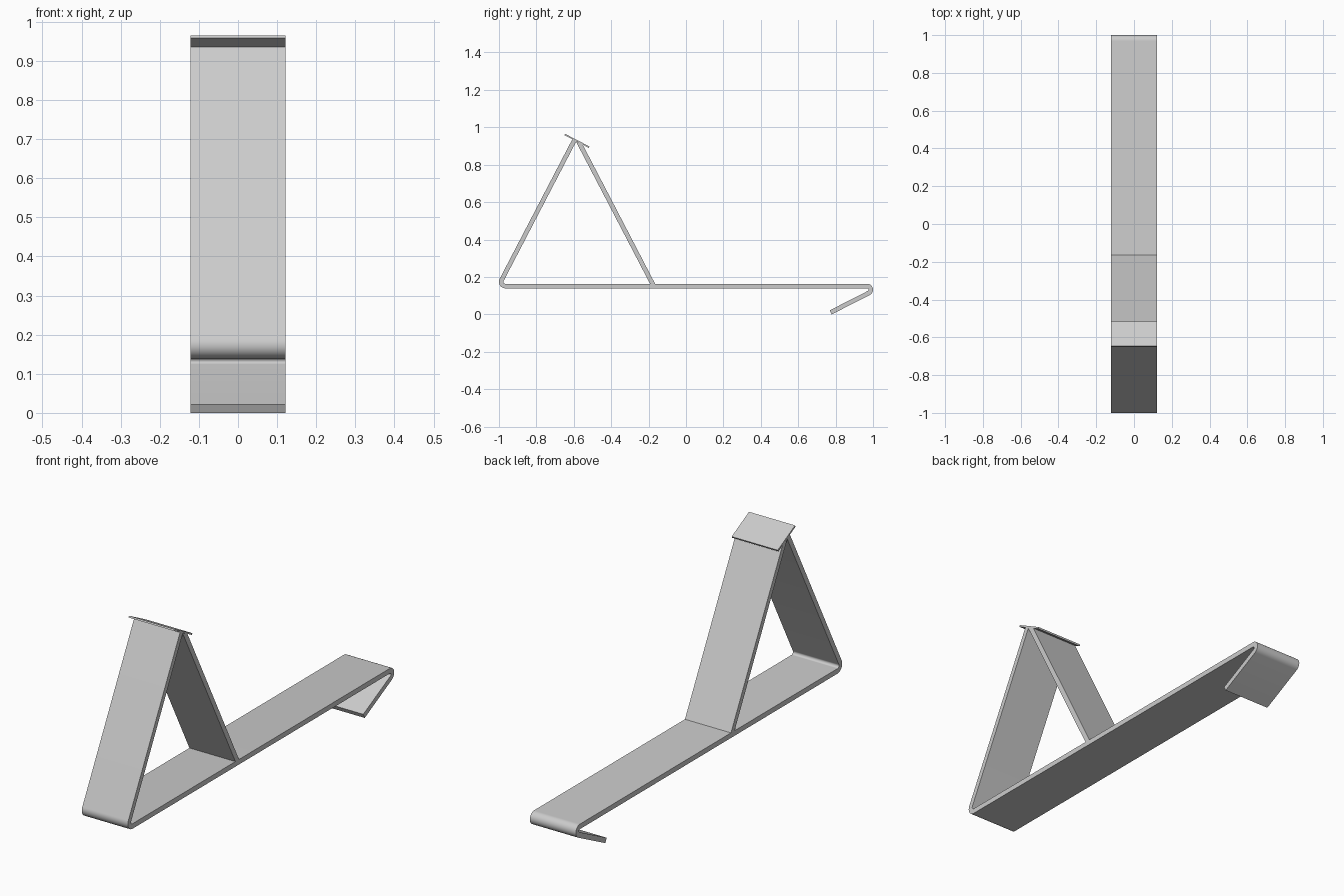
import bpy, bmesh
from math import sin, cos, radians

cube = bpy.data.objects.get("Cube")
if cube:
    bpy.data.objects.remove(cube, do_unlink=True)

HALF = 0.121      # half width of every strip
THICK = 0.024     # sheet thickness
LEAN = 27.5       # strut lean from vertical, degrees

mat = bpy.data.materials.new("light grey")
mat.use_nodes = True
grey = (0.6, 0.6, 0.6, 1)
mat.diffuse_color = grey
mat.node_tree.nodes["Principled BSDF"].inputs["Base Color"].default_value = grey


def strip(name, pairs):
    """Sheet across x from pairs of (y, z) points, one on each face of the sheet."""
    bm = bmesh.new()
    rows = [[bm.verts.new((x, *p)) for x, p in
             ((-HALF, a), (HALF, a), (HALF, b), (-HALF, b))] for a, b in pairs]
    for r, s in zip(rows, rows[1:]):
        for i in range(4):
            j = (i + 1) % 4
            bm.faces.new((r[i], r[j], s[j], s[i]))
    bm.faces.new(rows[0])
    bm.faces.new(rows[-1])
    bmesh.ops.recalc_face_normals(bm, faces=bm.faces)
    mesh = bpy.data.meshes.new(name)
    bm.to_mesh(mesh)
    bm.free()
    mesh.materials.append(mat)
    ob = bpy.data.objects.new(name, mesh)
    bpy.context.collection.objects.link(ob)
    bpy.ops.object.select_all(action='DESELECT')
    ob.select_set(True)
    bpy.context.view_layer.objects.active = ob
    bpy.ops.object.shade_smooth_by_angle(angle=radians(30))
    return ob


def bend(cy, cz, r_a, r_b, start, end, steps=14):
    """Concentric arcs for the two faces of a folded sheet."""
    out = []
    for k in range(steps + 1):
        t = radians(start + (end - start) * k / steps)
        out.append(tuple((cy + r * cos(t), cz + r * sin(t)) for r in (r_a, r_b)))
    return out


def shift(pair, dy, dz):
    return tuple((y + dy, z + dz) for y, z in pair)


s, c = sin(radians(LEAN)), cos(radians(LEAN))

# Folded strip: front strut, base and rear hook in one sheet
front = bend(-0.965, 0.174, 0.035, 0.035 - THICK, 180 - LEAN, 270)
rear = bend(0.9686, 0.1316, 0.0314 - THICK, 0.0314, 90, -63)
strut_top = shift(front[0], s * 0.841, c * 0.841)
hook_len = 0.229
hook_tip = shift(rear[-1], -hook_len * cos(radians(27)), -hook_len * sin(radians(27)))
strip("folded_base_strip", [strut_top] + front + rear + [hook_tip])

# Back strut leaning forward to the apex
strip("back_strut", [((-0.192, 0.163), (-0.165, 0.163)),
                     ((-0.589, 0.925), (-0.552, 0.907))])

# Thin cap plate square to the front strut
low_front = (-0.65, 0.958)
plate = (low_front, (low_front[0] + 0.008 * s, low_front[1] + 0.008 * c))
strip("cap_plate", [plate, shift(plate, 0.147 * c, -0.147 * s)])
